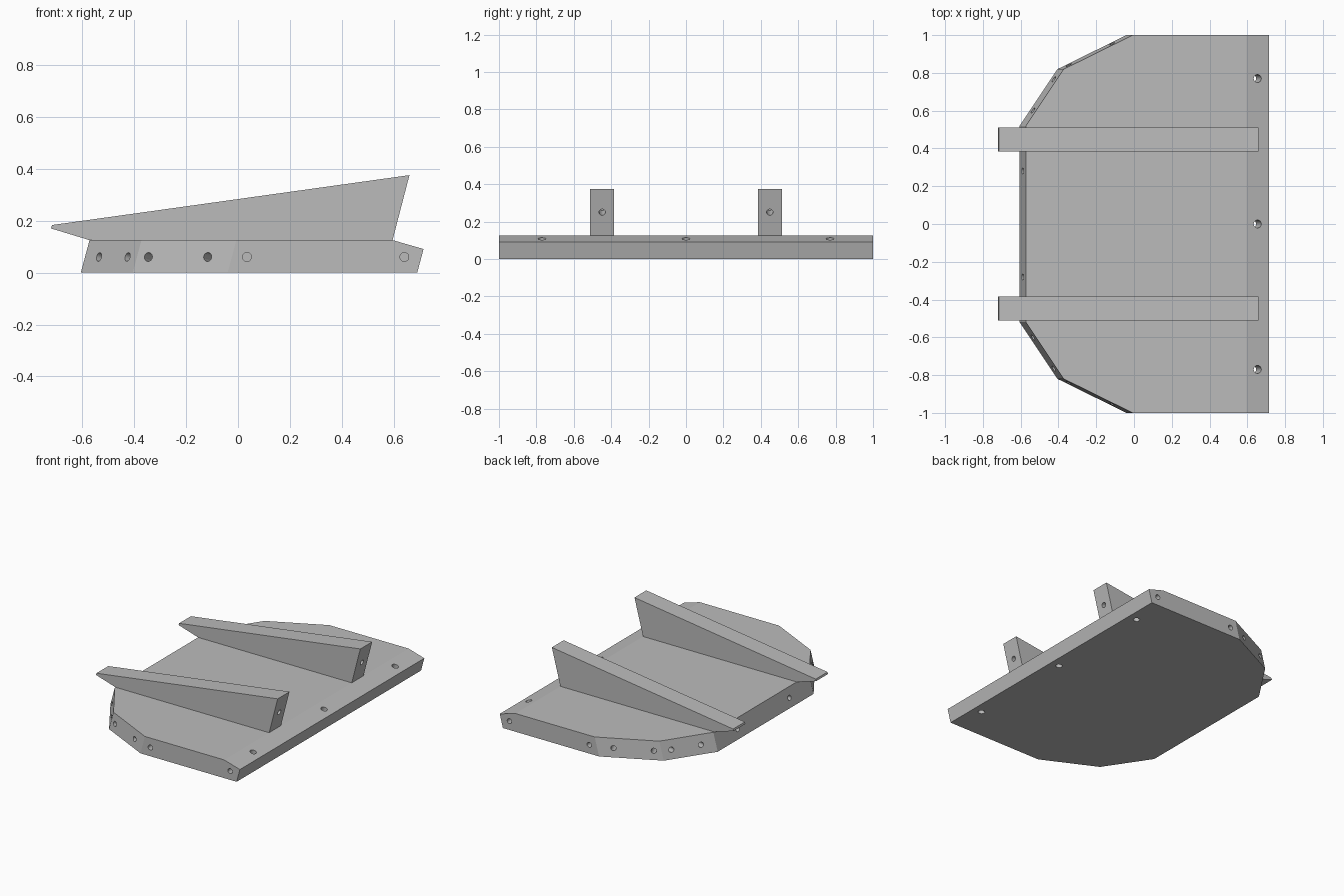
import bpy, bmesh
from mathutils import Vector

cube = bpy.data.objects.get("Cube")
if cube:
    bpy.data.objects.remove(cube)

grey = bpy.data.materials.new("plain grey")
grey.use_nodes = True
grey.diffuse_color = (0.5, 0.5, 0.5, 1)
grey.node_tree.nodes["Principled BSDF"].inputs["Base Color"].default_value = (0.5, 0.5, 0.5, 1)

LEAN = 0.268       # sideways lean of the plate edges per unit of height
TOP = 0.125        # plate thickness
UP = Vector((LEAN, 0, 1))


def add_object(name, bm):
    bmesh.ops.recalc_face_normals(bm, faces=bm.faces)
    mesh = bpy.data.meshes.new(name)
    bm.to_mesh(mesh)
    bm.free()
    mesh.materials.append(grey)
    obj = bpy.data.objects.new(name, mesh)
    bpy.context.collection.objects.link(obj)
    return obj


def extrude(points, offset):
    bm = bmesh.new()
    face = bm.faces.new([bm.verts.new(p) for p in points])
    result = bmesh.ops.extrude_face_region(bm, geom=[face], use_keep_orig=True)
    moved = [v for v in result["geom"] if isinstance(v, bmesh.types.BMVert)]
    bmesh.ops.translate(bm, verts=moved, vec=offset)
    return bm


def drill(obj, holes):
    """Cut cylinders given as (centre, axis, radius, length)."""
    bm = bmesh.new()
    for centre, axis, radius, length in holes:
        turn = Vector(axis).to_track_quat('Z', 'Y').to_matrix().to_4x4()
        turn.translation = centre
        bmesh.ops.create_cone(bm, cap_ends=True, segments=24, radius1=radius,
                              radius2=radius, depth=length, matrix=turn)
    cutter = add_object(obj.name + "_hole_cutter", bm)
    cutter.hide_render = True
    cutter.hide_set(True)
    mod = obj.modifiers.new("holes", 'BOOLEAN')
    mod.operation = 'DIFFERENCE'
    mod.solver = 'EXACT'
    mod.object = cutter
    bpy.context.view_layer.objects.active = obj
    bpy.ops.object.modifier_apply(modifier=mod.name)
    bpy.data.objects.remove(cutter)


# Base plate: leaning extrusion of a faceted outline
half = [(0.69, 1), (-0.04, 1), (-0.405, 0.82), (-0.605, 0.52)]
outline = [Vector((x, y, 0)) for x, y in half]
outline += [Vector((x, -y, 0)) for x, y in reversed(half)]
bm = extrude(outline, UP * TOP)

# Sloped strip along the right-hand top edge
cut = bmesh.ops.bisect_plane(bm, geom=bm.verts[:] + bm.edges[:] + bm.faces[:],
                             plane_co=(0.595, 0, TOP), plane_no=(LEAN, 0, 0.93),
                             clear_outer=True)
rim = [e for e in cut["geom_cut"] if isinstance(e, bmesh.types.BMEdge)]
bmesh.ops.holes_fill(bm, edges=[e for e in bm.edges if e.is_boundary])
plate = add_object("base_plate", bm)

# Holes square to each edge face, then three through the sloped strip
fractions = [(0.09, 0.92), (0.255, 0.88), (0.18, 0.73), (0.23,)]
holes = []
for side in (1, -1):
    for i, along in enumerate(fractions):
        a, b = outline[i].copy(), outline[i + 1].copy()
        a.y *= side
        b.y *= side
        for t in along:
            holes.append((a.lerp(b, t) + UP * 0.06, (b - a).cross(UP), 0.017, 0.2))
for y in (-0.77, 0, 0.77):
    holes.append((Vector((0.625, y, 0)) + UP * 0.06, UP, 0.021, 0.4))
drill(plate, holes)

# Two tapering rails with a hole in the tall end
profile = [(-0.572, TOP), (0.595, TOP), (0.66, 0.375), (-0.716, 0.183), (-0.72, 0.17)]
for name, y in (("left_rail", 0.448), ("right_rail", -0.448)):
    points = [Vector((x, y - 0.064, z)) for x, z in profile]
    rail = add_object(name, extrude(points, Vector((0, 0.128, 0))))
    drill(rail, [(Vector((0.627, y, 0.25)), (1, 0, -0.26), 0.017, 0.2)])
